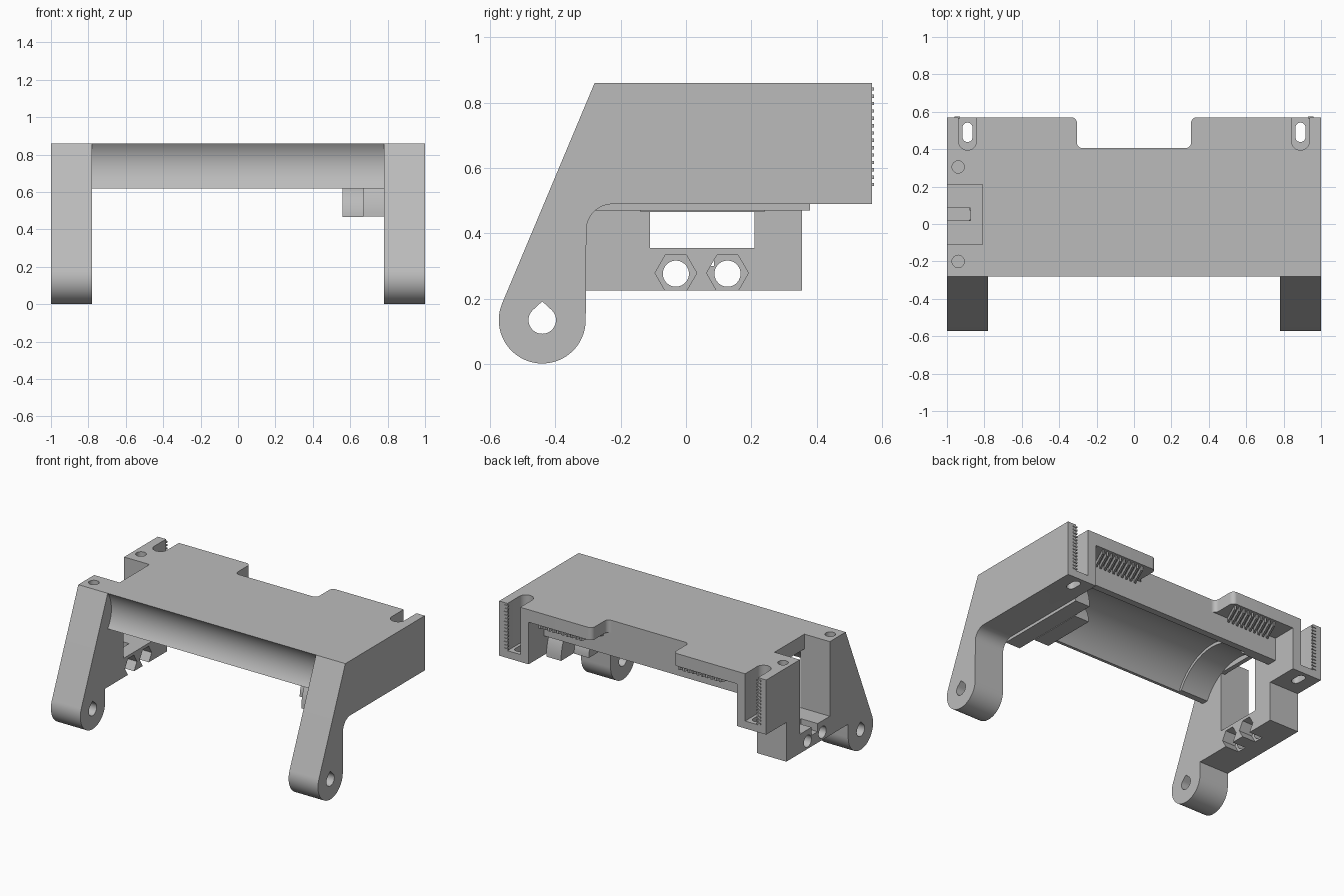
import bpy, bmesh
from math import sin, cos, radians

if "Cube" in bpy.data.objects:
    bpy.data.objects.remove(bpy.data.objects["Cube"], do_unlink=True)

grey = bpy.data.materials.new("matte grey")
grey.use_nodes = True
COLOR = (0.5, 0.5, 0.5, 1)
grey.diffuse_color = COLOR
grey.node_tree.nodes["Principled BSDF"].inputs["Base Color"].default_value = COLOR


def arc(cu, cv, r, start, end, n=24):
    angles = [radians(start + (end - start) * i / n) for i in range(n + 1)]
    return [(cu + r * cos(a), cv + r * sin(a)) for a in angles]


def box(u0, u1, v0, v1):
    return [(u0, v0), (u1, v0), (u1, v1), (u0, v1)]


def prism(name, outline, axis, lo, hi):
    """Extrude a closed outline: (y, z) along x, or (x, y) along z."""
    bm = bmesh.new()
    place = (lambda u, v: (lo, u, v)) if axis == "x" else (lambda u, v: (u, v, lo))
    face = bm.faces.new([bm.verts.new(place(u, v)) for u, v in outline])
    moved = bmesh.ops.extrude_face_region(bm, geom=[face])["geom"]
    step = (hi - lo, 0, 0) if axis == "x" else (0, 0, hi - lo)
    bmesh.ops.translate(bm, vec=step, verts=[e for e in moved if isinstance(e, bmesh.types.BMVert)])
    bmesh.ops.recalc_face_normals(bm, faces=bm.faces)
    mesh = bpy.data.meshes.new(name)
    bm.to_mesh(mesh)
    bm.free()
    mesh.materials.append(grey)
    obj = bpy.data.objects.new(name, mesh)
    bpy.context.collection.objects.link(obj)
    return obj


def cut(obj, outline, axis, lo, hi):
    """Subtract a prism from an object and discard the cutter."""
    cutter = prism("cutter", outline, axis, lo, hi)
    cutter.hide_render = True
    mod = obj.modifiers.new("cut", "BOOLEAN")
    mod.operation, mod.solver, mod.object = "DIFFERENCE", "EXACT", cutter
    bpy.context.view_layer.update()
    result = bpy.data.meshes.new_from_object(obj.evaluated_get(bpy.context.evaluated_depsgraph_get()))
    obj.modifiers.clear()
    obj.data = result
    bpy.data.objects.remove(cutter, do_unlink=True)


# Side arms: pivot lobe, sloped front, upper block
TOP, SILL = 0.86, 0.49
PY, PZ, PR = -0.44, 0.135, 0.133
lobe = [(-0.28, TOP)] + arc(PY, PZ, PR, 157, 360, 40)
left_profile = lobe + arc(-0.225, 0.41, 0.08, 180, 90, 12) + [(0.57, SILL), (0.57, TOP)]
right_profile = lobe + [(-0.307, 0.225), (0.355, 0.225), (0.355, SILL), (0.57, SILL), (0.57, TOP)]
left_arm = prism("left_arm", left_profile, "x", 0.78, 1)
right_arm = prism("right_arm", right_profile, "x", -1, -0.78)
parts = [left_arm, right_arm]

for side, arm in ((1, left_arm), (-1, right_arm)):
    # Teardrop pivot hole
    teardrop = arc(PY, PZ, 0.042, 135, 405, 30) + [(PY, PZ + 0.057)]
    cut(arm, teardrop, "x", side * 0.7, side * 1.1)
    # Rear channel, open at the back, with an oval hole in its floor
    x = side * 0.89
    channel = arc(x, 0.443, 0.048, 180, 360, 16) + [(x + 0.048, 0.62), (x - 0.048, 0.62)]
    cut(arm, channel, "z", 0.54, 0.95)
    oval = arc(x, 0.515, 0.027, 0, 180, 12) + arc(x, 0.465, 0.027, 180, 360, 12)
    cut(arm, oval, "z", 0.4, 0.6)
    # Fine teeth on the outer channel lip
    for i in range(14):
        z = 0.545 + i * 0.0225
        tx = side * 0.945
        parts.append(prism("lip_tooth", box(tx - 0.015, tx + 0.015, 0.565, 0.575), "z", z, z + 0.01))

# Right arm pocket, window, cable notch, screw and nut holes
cut(right_arm, box(-0.11, 0.21, 0.355, 0.95), "x", -1.1, -0.81)
cut(right_arm, box(-0.11, 0.21, 0.355, 0.76), "x", -0.85, -0.7)
cut(right_arm, box(-1.1, -0.875, 0.02, 0.085), "z", 0.3, 0.4)
for y in (-0.2, 0.305):
    cut(right_arm, arc(-0.94, y, 0.033, 0, 345, 23), "z", 0.6, 0.95)
for y in (-0.031, 0.127):
    cut(right_arm, arc(y, 0.277, 0.04, 0, 350, 35), "x", -1.1, -0.7)
    cut(right_arm, arc(y, 0.279, 0.064, 0, 300, 5), "x", -0.88, -0.7)

# Central bridge with hollowed front and a tunnel underneath
CY, CZ = 0.05, 0.47
hollow = arc(-0.44, 0.74, 0.2, 36.87, -36.87, 20)
bridge = prism("bridge", hollow + [(0.405, 0.62), (0.405, TOP)], "x", -0.78, 0.78)
cut(bridge, arc(CY, CZ, 0.345, 0, 355, 71), "x", -0.575, 0.67)
cut(bridge, arc(CY, CZ, 0.325, 0, 355, 71), "x", -0.85, -0.57)
parts.append(bridge)

# Tunnel end cap and boss
parts.append(prism("end_cap", arc(CY, CZ, 0.33, 0, 180, 40), "x", 0.67, 0.78))
parts.append(prism("end_boss", arc(CY, CZ - 0.004, 0.19, 0, 180, 32), "x", 0.56, 0.67))

# Rear shelf with a rounded notch, and diagonal grip ribs below it
for side, label in ((1, "left"), (-1, "right")):
    outline = [(0.78, 0.405), (0.78, 0.57)] + arc(0.335, 0.54, 0.03, 90, 180, 8)
    outline += arc(0.275, 0.435, 0.03, 0, -90, 8)
    shelf = [(side * x, y) for x, y in outline]
    parts.append(prism(label + "_rear_shelf", shelf, "z", 0.775, TOP))
    for i in range(10):
        x = 0.33 + i * 0.034
        if side < 0:
            x = -x - 0.08
        rib = [(x, 0.41), (x + 0.014, 0.41), (x + 0.08, 0.555), (x + 0.066, 0.555)]
        parts.append(prism(label + "_grip_rib", rib, "z", 0.745, 0.776))

# Smooth the round surfaces and keep the edges crisp
bpy.ops.object.select_all(action="DESELECT")
for part in parts:
    part.select_set(True)
bpy.context.view_layer.objects.active = bridge
bpy.ops.object.shade_smooth_by_angle(angle=radians(25))
